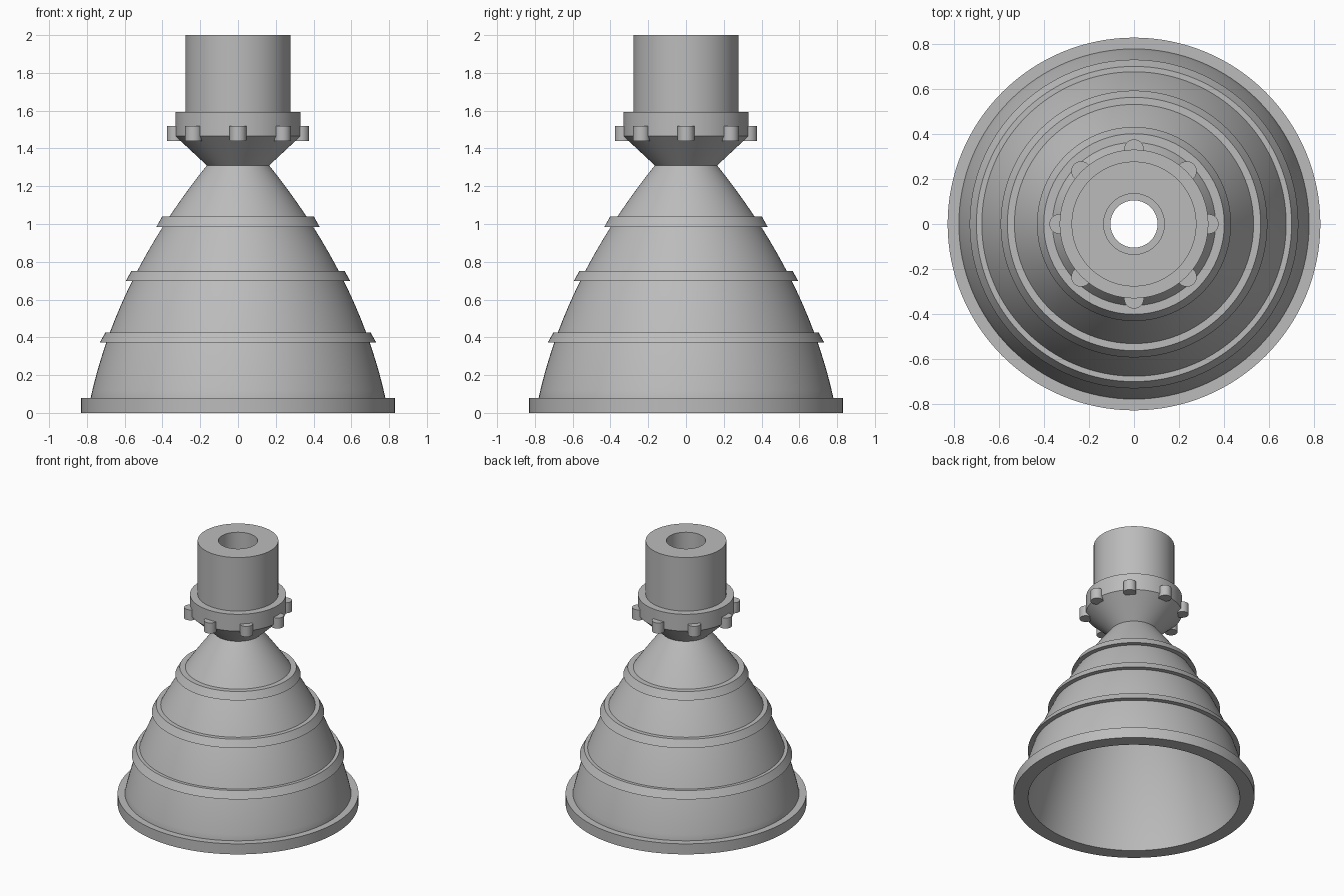
import bpy, bmesh, math
from mathutils import Vector
from mathutils.geometry import interpolate_bezier

cube = bpy.data.objects.get("Cube")
if cube:
    bpy.data.objects.remove(cube, do_unlink=True)

# Single grey metal
metal = bpy.data.materials.new("grey metal")
metal.use_nodes = True
grey = (0.5, 0.5, 0.5, 1)
metal.diffuse_color = grey
metal.node_tree.nodes["Principled BSDF"].inputs["Base Color"].default_value = grey


def finish(bm, name):
    bmesh.ops.remove_doubles(bm, verts=bm.verts, dist=1e-5)
    bmesh.ops.recalc_face_normals(bm, faces=bm.faces)
    mesh = bpy.data.meshes.new(name)
    bm.to_mesh(mesh)
    bm.free()
    mesh.materials.append(metal)
    obj = bpy.data.objects.new(name, mesh)
    bpy.context.collection.objects.link(obj)
    bpy.ops.object.select_all(action='DESELECT')
    obj.select_set(True)
    bpy.context.view_layer.objects.active = obj
    bpy.ops.object.shade_smooth_by_angle(angle=math.radians(25))
    return obj


def lathe(name, profile, steps=128):
    """Spin a closed (radius, height) outline around z."""
    bm = bmesh.new()
    verts = [bm.verts.new((r, 0, z)) for r, z in profile]
    edges = [bm.edges.new((v, verts[i - 1])) for i, v in enumerate(verts)]
    bmesh.ops.spin(bm, geom=verts + edges, axis=(0, 0, 1), cent=(0, 0, 0),
                   angle=math.tau, steps=steps)
    return finish(bm, name)


def curve(*points):
    pts = [Vector((r, z, 0)) for r, z in points]
    return [(p.x, p.y) for p in interpolate_bezier(*pts, 32)]


# Hollow bell: outer curve down, inner curve back up
outer = curve((0.165, 1.31), (0.482, 0.914), (0.687, 0.504), (0.78, 0.08))
inner = curve((0.73, 0), (0.632, 0.47), (0.425, 0.914), (0.105, 1.31))
lathe("nozzle_bell", outer + [(0.78, 0)] + inner)

# Exit flange
lathe("exit_flange", [(0.73, 0), (0.83, 0), (0.83, 0.08), (0.75, 0.08)])

# Tapered stiffening ribs: bottom radius, bottom height
for name, r, z in (("lower_rib", 0.732, 0.372),
                   ("middle_rib", 0.594, 0.698),
                   ("upper_rib", 0.432, 0.985)):
    lathe(name, [(r - 0.05, z), (r, z), (r - 0.03, z + 0.054),
                 (r - 0.08, z + 0.054)])

# Combustion chamber with collar, converging cone and stepped bore
lathe("chamber", [(0.135, 2), (0.278, 2), (0.278, 1.593), (0.331, 1.593),
                  (0.331, 1.465), (0.165, 1.31), (0.105, 1.31),
                  (0.105, 1.4), (0.135, 1.4)])

# Lugs around the collar
for i in range(8):
    a = i * math.tau / 8
    bm = bmesh.new()
    bmesh.ops.create_cone(bm, cap_ends=True, segments=32, radius1=0.044,
                          radius2=0.044, depth=0.08)
    lug = finish(bm, f"collar_lug_{i + 1}")
    lug.location = (0.333 * math.cos(a), 0.333 * math.sin(a), 1.48)
